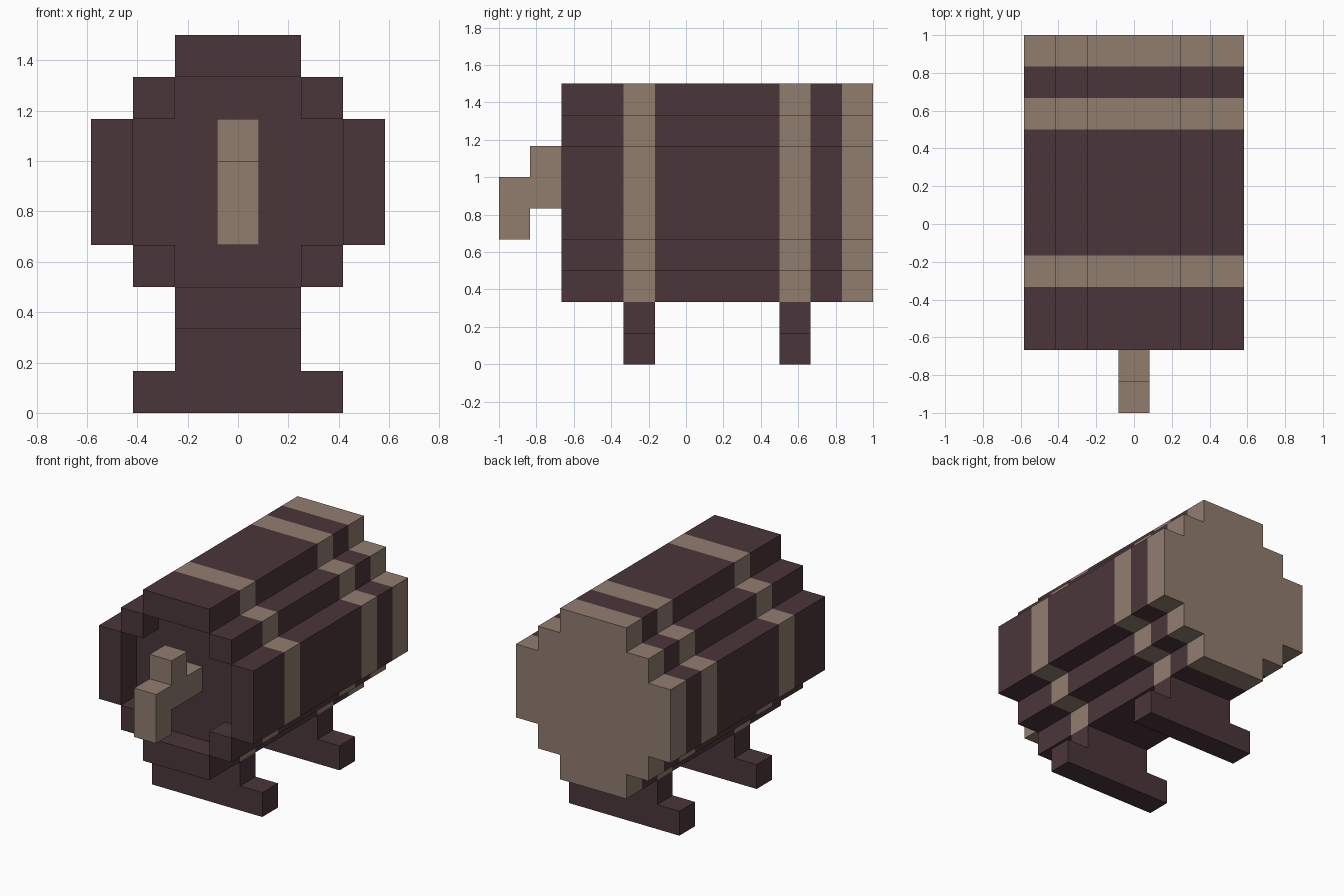
import bpy
import bmesh

if "Cube" in bpy.data.objects:
    bpy.data.objects.remove(bpy.data.objects["Cube"], do_unlink=True)

U = 1 / 6  # one block; all sizes below are counted in blocks


def make_material(name, rgb):
    mat = bpy.data.materials.new(name)
    mat.use_nodes = True
    mat.diffuse_color = (*rgb, 1)
    mat.node_tree.nodes["Principled BSDF"].inputs["Base Color"].default_value = (*rgb, 1)
    return mat


DARK = make_material("dark wood", (0.070, 0.037, 0.042))
LIGHT = make_material("pale metal", (0.283, 0.205, 0.159))
HOOPS = [(-2, -1), (3, 4), (5, 6)]  # front-to-back ranges of the pale hoops


def prism(name, profile, axis, stations, mats, pale=()):
    """Extrude a 2D profile through stations along x or y; pale ranges use the second material."""
    def place(p, s):
        return (p[0] * U, s * U, p[1] * U) if axis == "y" else (s * U, p[0] * U, p[1] * U)

    bm = bmesh.new()
    rings = [[bm.verts.new(place(p, s)) for p in profile] for s in stations]
    n = len(profile)
    for a, b, s0, s1 in zip(rings, rings[1:], stations, stations[1:]):
        index = int(any(lo <= (s0 + s1) / 2 <= hi for lo, hi in pale))
        for i in range(n):
            j = (i + 1) % n
            bm.faces.new((a[i], a[j], b[j], b[i])).material_index = index
    for ring, s in ((rings[0], stations[0]), (rings[-1], stations[-1])):
        bm.faces.new(ring).material_index = int(any(lo <= s <= hi for lo, hi in pale))
    bmesh.ops.recalc_face_normals(bm, faces=bm.faces[:])
    mesh = bpy.data.meshes.new(name)
    bm.to_mesh(mesh)
    bm.free()
    for mat in mats:
        mesh.materials.append(mat)
    obj = bpy.data.objects.new(name, mesh)
    bpy.context.collection.objects.link(obj)
    return obj


def rect(x0, x1, z0, z1):
    return [(x0, z0), (x1, z0), (x1, z1), (x0, z1)]


def mirrored(half):
    """Close a right-hand half outline (bottom to top) with its mirror image."""
    return half + [(-x, z) for x, z in reversed(half)]


# Barrel staves, crossed by the pale hoops
stave_stations = [-4, -2, -1, 3, 4, 5, 6]
staves = {"top_stave": rect(-1.5, 1.5, 8, 9), "bottom_stave": rect(-1.5, 1.5, 2, 3)}
for side, s in (("left", 1), ("right", -1)):
    staves[f"{side}_upper_stave"] = rect(1.5 * s, 2.5 * s, 7, 8)
    staves[f"{side}_side_stave"] = rect(2.5 * s, 3.5 * s, 4, 7)
    staves[f"{side}_lower_stave"] = rect(1.5 * s, 2.5 * s, 3, 4)
for name, outline in staves.items():
    prism(name, outline, "y", stave_stations, (DARK, LIGHT), HOOPS)

# Barrel core: recessed dark head at the front, flush pale head at the back
core = mirrored([(1.5, 3), (1.5, 4), (2.5, 4), (2.5, 7), (1.5, 7), (1.5, 8)])
prism("barrel_core", core, "y", [-3, 5, 6], (DARK, LIGHT), [(5, 6)])

# Stepped tap on the front head
tap = [(-3, 5), (-3, 6), (-4, 6), (-4, 7), (-5, 7), (-5, 6), (-6, 6), (-6, 4), (-5, 4), (-5, 5)]
prism("tap", tap, "x", [-0.5, 0.5], (LIGHT,))

# Two cradle legs with wide feet
leg = mirrored([(2.5, 0), (2.5, 1), (1.5, 1), (1.5, 2)])
for name, y in (("front_leg", -2), ("back_leg", 3)):
    prism(name, leg, "y", [y, y + 1], (DARK,))
